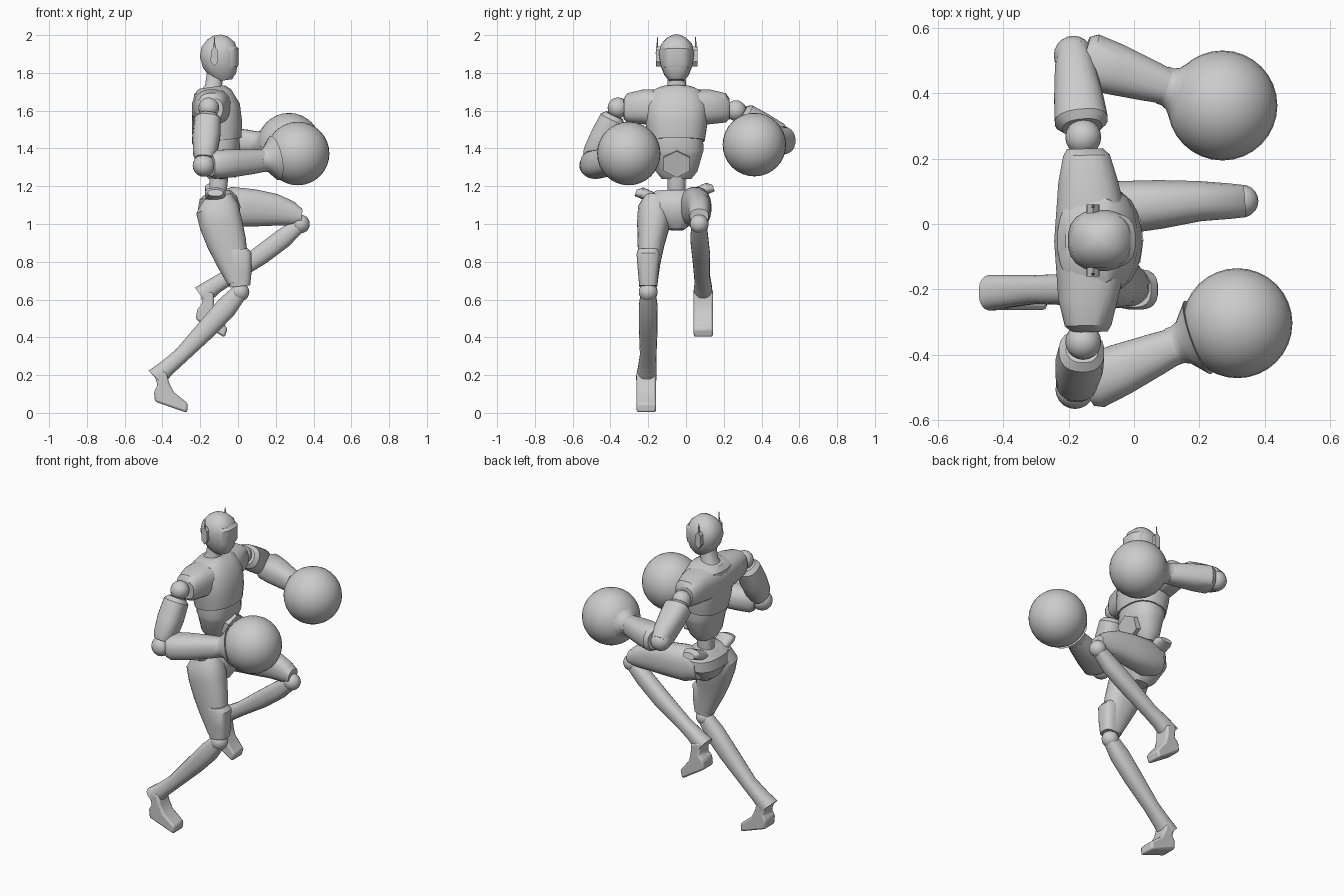
import bpy, bmesh, math
from mathutils import Vector, Matrix

cube = bpy.data.objects.get("Cube")
if cube:
    bpy.data.objects.remove(cube)

grey = bpy.data.materials.new("plain_grey")
grey.use_nodes = True
COLOUR = (0.6, 0.6, 0.6, 1)
grey.diffuse_color = COLOUR
grey.node_tree.nodes["Principled BSDF"].inputs["Base Color"].default_value = COLOUR

X, Y, Z = Vector((1, 0, 0)), Vector((0, 1, 0)), Vector((0, 0, 1))


def finish(name, bm, angle=35):
    bmesh.ops.recalc_face_normals(bm, faces=bm.faces)
    mesh = bpy.data.meshes.new(name)
    bm.to_mesh(mesh)
    bm.free()
    obj = bpy.data.objects.new(name, mesh)
    bpy.context.collection.objects.link(obj)
    mesh.materials.append(grey)
    bpy.ops.object.select_all(action='DESELECT')
    obj.select_set(True)
    bpy.context.view_layer.objects.active = obj
    bpy.ops.object.shade_smooth_by_angle(angle=math.radians(angle))
    return obj


def loft(name, sections, ref, power=2.4, sides=20):
    """Skin rounded rings (x, y, z, radius along ref, radius across it)."""
    bm = bmesh.new()
    axis = (Vector(sections[-1][:3]) - Vector(sections[0][:3])).normalized()
    u = (ref - axis * ref.dot(axis)).normalized()
    v = axis.cross(u)
    rings = []
    for *centre, ra, rb in sections:
        ring = []
        for i in range(sides):
            t = math.tau * (i + 0.5) / sides
            c, s = math.cos(t), math.sin(t)
            a = math.copysign(abs(c) ** (2 / power), c) * ra
            b = math.copysign(abs(s) ** (2 / power), s) * rb
            ring.append(bm.verts.new(Vector(centre) + u * a + v * b))
        rings.append(ring)
    for low, high in zip(rings, rings[1:]):
        for i in range(sides):
            j = (i + 1) % sides
            bm.faces.new((low[i], low[j], high[j], high[i]))
    bm.faces.new(rings[0])
    bm.faces.new(rings[-1])
    return finish(name, bm)


def ball(name, centre, radius, detail=16):
    bm = bmesh.new()
    bmesh.ops.create_uvsphere(bm, u_segments=detail * 2, v_segments=detail, radius=radius,
                              matrix=Matrix.Translation(centre))
    return finish(name, bm, 60)


def prism(name, outline, direction, depth):
    """Extrude a flat outline of 3D points."""
    bm = bmesh.new()
    face = bm.faces.new([bm.verts.new(p) for p in outline])
    moved = bmesh.ops.extrude_face_region(bm, geom=[face])["geom"]
    bmesh.ops.translate(bm, vec=direction * depth,
                        verts=[g for g in moved if isinstance(g, bmesh.types.BMVert)])
    return finish(name, bm)


MID = -0.05  # the body's centre plane in y

# Head, visor, neck
loft("head", [(x, MID, z, a, b) for z, x, a, b in (
    (1.76, -.075, .045, .04), (1.79, -.08, .072, .065), (1.84, -.093, .094, .085),
    (1.9, -.102, .102, .094), (1.95, -.105, .09, .083), (1.985, -.108, .055, .05),
    (2, -.11, .02, .02))], X)
loft("visor", [(-.08, MID, 1.825, .079, .074), (-.09, MID, 1.84, .095, .079),
               (-.09, MID, 1.92, .095, .084), (-.09, MID, 1.935, .08, .078)], X, 3)
loft("neck", [(-.14, MID, 1.68, .07, .075), (-.13, MID, 1.73, .045, .05),
              (-.12, MID, 1.8, .045, .048)], X)

# Ear pods and antennas on both sides
for side, label in ((-1, "right"), (1, "left")):
    pod = [(-.145, 1.86), (-.125, 1.835), (-.105, 1.86), (-.107, 1.92), (-.125, 1.94), (-.143, 1.92)]
    prism(label + "_ear_pod", [(x, MID + side * .08, z) for x, z in pod], Y, side * .03)
    loft(label + "_antenna", [(-.125, MID + side * .105, 1.9, .008, .006),
                              (-.125, MID + side * .1, 1.99, .002, .002)], X, 2, 6)

# Torso
loft("chest", [(x, MID, z, a, b) for z, x, a, b in (
    (1.725, -.14, .07, .085), (1.7, -.135, .1, .14), (1.62, -.115, .127, .17),
    (1.52, -.105, .13, .163), (1.44, -.1, .12, .15))], X)
loft("shoulder_yoke", [(x, MID + y, z, a, b) for y, x, z, a, b in (
    (-.28, -.135, 1.61, .055, .055), (-.26, -.14, 1.615, .078, .072),
    (-.18, -.14, 1.62, .092, .092), (0, -.125, 1.61, .105, .12),
    (.18, -.14, 1.62, .092, .092), (.26, -.145, 1.615, .078, .072),
    (.28, -.15, 1.61, .055, .055))], Z, 2.6)
loft("abdomen", [(x, MID, z, a, b) for z, x, a, b in (
    (1.47, -.1, .11, .14), (1.39, -.097, .108, .145), (1.37, -.097, .1, .138),
    (1.28, -.105, .078, .112), (1.24, -.11, .05, .08))], X)
loft("spine", [(-.1, MID, 1.26, .05, .05), (-.11, MID, 1.12, .045, .045)], X)
hexagon = [(-.03 + .02 * math.sin(k), MID + .08 * math.cos(k), 1.325 + .07 * math.sin(k))
           for k in (math.tau * (i + .5) / 6 for i in range(6))]
prism("belly_plate", hexagon, Vector((1, 0, -.25)).normalized(), .04)

# Pelvis with hip flanges
loft("pelvis", [(x, MID, z, a, b) for z, x, a, b in (
    (1.175, -.1, .06, .11), (1.14, -.105, .1, .16), (1.08, -.1, .115, .16),
    (1.01, -.09, .09, .09), (.97, -.08, .05, .04))], X)
for y, z, label in ((-.235, 1.165, "right"), (.115, 1.19, "left")):
    out = math.copysign(.045, y)
    loft(label + "_hip_flange", [(-.12, y - 2 * out, z - .04, .03, .05), (-.12, y, z, .03, .055),
                                 (-.12, y + out * .7, z, .018, .04)], Z)

# Planted leg
PY = -.2
loft("planted_thigh", [(-.11, -.15, 1.14, .07, .08), (-.11, -.165, 1.08, .09, .115),
                       (-.09, -.172, 1, .088, .115), (-.06, -.185, .9, .072, .105),
                       (-.03, -.195, .8, .06, .085), (0, PY, .69, .05, .055)], Y)
loft("planted_knee_guard", [(-.01, PY, .865, .055, .062), (.005, PY, .84, .062, .068),
                            (.01, PY, .75, .055, .064), (.01, PY, .67, .048, .055)], Y, 3)
ball("planted_knee", (.01, PY, .64), .05, 10)
loft("planted_shin", [(.005, PY, .635, .04, .045), (-.06, PY, .56, .05, .058),
                      (-.16, PY, .45, .05, .054), (-.3, PY, .305, .044, .042),
                      (-.38, PY - .005, .235, .05, .045), (-.435, PY - .01, .185, .055, .055)], Y)

# Raised leg
RY = .07
loft("raised_thigh", [(-.13, .04, 1.09, .07, .08), (-.04, .05, 1.09, .082, .108),
                      (.08, .06, 1.085, .075, .1), (.2, RY, 1.075, .062, .085),
                      (.29, RY, 1.055, .055, .064), (.335, RY, 1.04, .05, .04)], Y)
ball("raised_knee", (.33, RY, 1), .05, 10)
loft("raised_shin", [(.325, RY, .995, .04, .04), (.24, RY, .925, .048, .052),
                     (.12, RY + .01, .835, .048, .052), (-.04, RY + .015, .725, .042, .042),
                     (-.12, RY + .02, .675, .046, .045), (-.195, RY + .02, .62, .052, .055)], Y)

# Feet share one side outline, turned about the ankle
FOOT = [(-.04, .03), (-.015, -.045), (-.035, -.075), (-.03, -.13),
        (.14, -.19), (.145, -.14), (.07, -.08), (.045, -.03), (.03, .03)]
for label, ankle, turn in (("planted", (-.41, -.21, .19), 0), ("raised", (-.165, .092, .615), 13)):
    spin = Matrix.Translation(ankle) @ Matrix.Rotation(math.radians(turn), 4, 'Y')
    foot = prism(label + "_foot", [spin @ Vector((x, -.052, z)) for x, z in FOOT], Y, .104)
    bevel = foot.modifiers.new("soft_edges", 'BEVEL')
    bevel.width, bevel.segments = .012, 2


# Arms: joints, upper arm, forearm with cuff, round glove
def arm(label, shoulder, elbow, wrist, glove, upper):
    ball(label + "_shoulder", shoulder, .055, 10)
    ball(label + "_elbow", elbow, .06, 10)
    s, e, w, g = map(Vector, (shoulder, elbow, wrist, glove))
    loft(label + "_upper_arm", [(*s.lerp(e, t), a, b) for t, a, b in upper], X)
    loft(label + "_forearm", [(*e.lerp(w, t), a, b) for t, a, b in (
        (.1, .06, .07), (.18, .076, .086), (.45, .075, .08), (.8, .067, .065), (1, .06, .055))], Z)
    loft(label + "_cuff", [(*w.lerp(g, t), r, r) for t, r in (
        (-.08, .06), (.02, .06), (.12, .068), (.35, .12))], Z, 2)
    ball(label + "_glove", glove, .168)


arm("right", (-.155, -.36, 1.615), (-.18, -.505, 1.31), (.13, -.37, 1.335), (.316, -.303, 1.373),
    ((.13, .05, .05), (.2, .07, .07), (.5, .074, .075), (.8, .064, .072), (.9, .05, .06)))
arm("left", (-.155, .265, 1.6), (-.185, .515, 1.445), (.1, .42, 1.43), (.27, .362, 1.42),
    ((.12, .06, .05), (.2, .082, .07), (.5, .075, .075), (.85, .062, .075), (1.05, .05, .06)))
